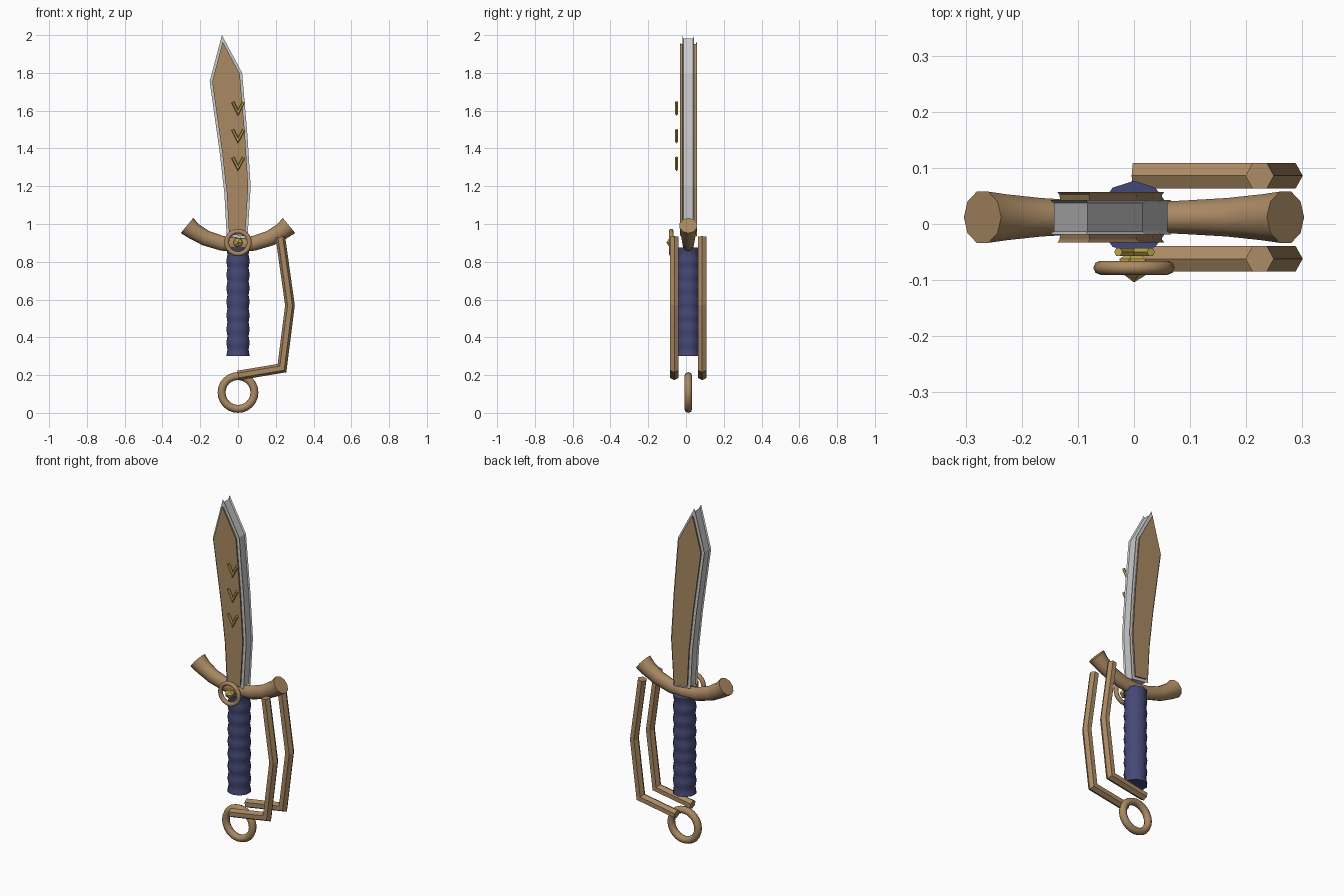
import bpy, bmesh
from math import cos, sin, pi
from mathutils import Vector, Matrix

if "Cube" in bpy.data.objects:
    bpy.data.objects.remove(bpy.data.objects["Cube"])

C = 0.012  # y of the sword's middle plane


def mat(name, rgb):
    m = bpy.data.materials.new(name)
    m.diffuse_color = (*rgb, 1)
    m.use_nodes = True
    m.node_tree.nodes["Principled BSDF"].inputs["Base Color"].default_value = m.diffuse_color
    return m


BRONZE = mat("bronze", (0.40, 0.25, 0.125))
BLUE = mat("blue_wrap", (0.06, 0.065, 0.18))
BRASS = mat("brass", (0.55, 0.40, 0.08))


def finish(name, bm, material=None, angle=None):
    bmesh.ops.recalc_face_normals(bm, faces=bm.faces)
    me = bpy.data.meshes.new(name)
    bm.to_mesh(me)
    bm.free()
    ob = bpy.data.objects.new(name, me)
    bpy.context.collection.objects.link(ob)
    if material:
        me.materials.append(material)
    if angle:
        bpy.ops.object.select_all(action='DESELECT')
        ob.select_set(True)
        bpy.context.view_layer.objects.active = ob
        bpy.ops.object.shade_smooth_by_angle(angle=angle)
    return ob


def loft(name, rings, material=None, angle=None):
    """Skin a list of equal-length point rings and cap both ends."""
    bm = bmesh.new()
    vs = [[bm.verts.new(p) for p in r] for r in rings]
    n = len(vs[0])
    for a, b in zip(vs, vs[1:]):
        for i in range(n):
            j = (i + 1) % n
            bm.faces.new((a[i], a[j], b[j], b[i]))
    bm.faces.new(vs[0])
    bm.faces.new(vs[-1])
    return finish(name, bm, material, angle)


def tube(name, path, y, radii, sides, material, angle=None, phase=0.0):
    """Mitred tube along an x-z path; radii holds (in-plane, y) per point."""
    pts = [Vector(p) for p in path]
    rings = []
    for i, p in enumerate(pts):
        d0 = (p - pts[i - 1]).normalized() if i else (pts[1] - p).normalized()
        d1 = (pts[i + 1] - p).normalized() if i + 1 < len(pts) else d0
        t = (d0 + d1).normalized()
        nrm = Vector((-t.y, t.x)) / max(t.dot(d0), 0.3)
        ra, ry = radii[i]
        rings.append([(p.x + nrm.x * ra * cos(a), y + ry * sin(a), p.y + nrm.y * ra * cos(a))
                      for a in (2 * pi * k / sides + phase for k in range(sides))])
    return loft(name, rings, material, angle)


def inset(pts, d):
    """Shrink a counter-clockwise x-z outline by d."""
    out = []
    for i, p in enumerate(pts):
        p, a, b = Vector(p), Vector(pts[i - 1]), Vector(pts[(i + 1) % len(pts)])
        e0, e1 = (p - a).normalized(), (b - p).normalized()
        n0, n1 = Vector((-e0.y, e0.x)), Vector((-e1.y, e1.x))
        out.append(p + (n0 + n1) * d / (1 + n0.dot(n1)))
    return out


def layers(name, outline, steps, material=None):
    """Stack inset copies of an outline along y; steps = (y, inset)."""
    return loft(name, [[(p.x, y, p.y) for p in inset(outline, d)] for y, d in steps], material)


def torus(name, center, major, minor, nu, nv, material):
    """Ring lying in the x-z plane."""
    bm = bmesh.new()
    vs = [[bm.verts.new((center[0] + (major + minor * cos(v)) * cos(u), center[1] + minor * sin(v),
                         center[2] + (major + minor * cos(v)) * sin(u)))
           for v in (2 * pi * j / nv for j in range(nv))]
          for u in (2 * pi * i / nu for i in range(nu))]
    for i in range(nu):
        for j in range(nv):
            k, l = (i + 1) % nu, (j + 1) % nv
            bm.faces.new((vs[i][j], vs[k][j], vs[k][l], vs[i][l]))
    return finish(name, bm, material, 0.8)


# Steel blade with a shallow channel around its edge
outline = [(-0.06, 0.935), (0.05, 0.92), (0.067, 1.2), (0.05, 1.47), (0.022, 1.80),
           (-0.085, 2.0), (-0.15, 1.755), (-0.097, 1.38), (-0.072, 1.16)]
layers("blade", outline, [(C - 0.031, 0), (C - 0.025, 0.007), (C + 0.025, 0.007), (C + 0.031, 0)])

# Bronze plates on both faces of the blade
for side, s in (("front", -1), ("back", 1)):
    layers("blade_plate_" + side, outline,
           [(C + s * 0.029, 0.018), (C + s * 0.040, 0.017), (C + s * 0.045, 0.013)], BRONZE)

# Three brass chevrons in front of the blade
for i, z in enumerate((1.578, 1.431, 1.285)):
    tube(f"chevron_{i + 1}", [(-0.028, z + 0.068), (0, z + 0.012), (0.03, z + 0.068)],
         -0.05, [(0.008, 0.008)] * 3, 6, BRASS)

# Curved crossguard flaring at the ends
half = [(0.27, 0.992, 0.052, 0.048), (0.235, 0.963, 0.045, 0.043), (0.17, 0.925, 0.041, 0.036),
        (0.085, 0.898, 0.039, 0.031)]
prof = [(-x, z, a, b) for x, z, a, b in half] + [(0, 0.888, 0.038, 0.029)] + half[::-1]
tube("crossguard", [p[:2] for p in prof], C, [p[2:] for p in prof], 10, BRONZE, 0.9)

# Guard medallion: ring and faceted gem
torus("medallion_ring", (0, -0.078, 0.902), 0.06, 0.0125, 24, 8, BRONZE)
bm = bmesh.new()
bmesh.ops.create_icosphere(bm, subdivisions=1, radius=0.029,
                           matrix=Matrix.Translation((0, -0.075, 0.902)) @ Matrix.Rotation(pi / 2, 4, 'X'))
finish("medallion_gem", bm, BRASS)

# Scalloped grip
N, BOT, TOP = 32, 0.30, 0.875
zs = [BOT + (TOP - BOT) * i / N for i in range(N + 1)]
rads = [0.062 + 0.003 * cos(2 * pi * i / 4) for i in range(N + 1)]
tube("grip", [(0, z) for z in zs], C, [(r, r) for r in rads], 10, BLUE, 0.8, pi / 10)

# Twin knuckle bars
for side, s in (("front", -1), ("back", 1)):
    tube("knuckle_bar_" + side, [(0.224, 0.932), (0.275, 0.57), (0.233, 0.237), (0, 0.198)],
         C + s * 0.074, [(0.0255, 0.0265)] * 4, 6, BRONZE)

# Pommel ring
torus("pommel_ring", (0, C, 0.108), 0.087, 0.021, 24, 8, BRONZE)
